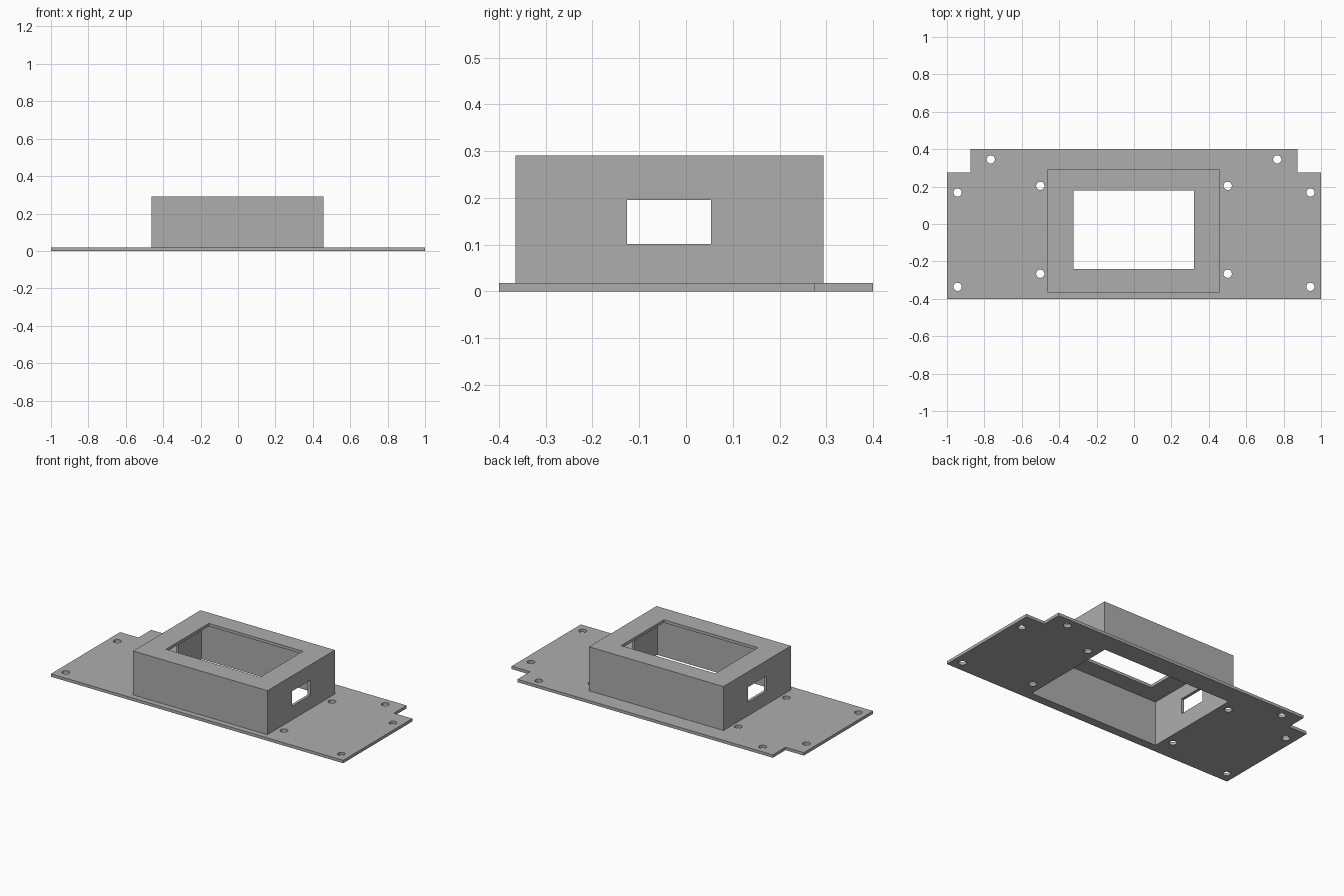
import bpy
import bmesh

default = bpy.data.objects.get("Cube")
if default:
    bpy.data.objects.remove(default)

grey = bpy.data.materials.new("plain grey")
grey.use_nodes = True
colour = (0.42, 0.42, 0.42, 1)
grey.diffuse_color = colour
grey.node_tree.nodes["Principled BSDF"].inputs["Base Color"].default_value = colour

PLATE = 0.018   # plate and wall thickness
HEIGHT = 0.29
MID = -0.0025   # housing sits slightly off centre


def extruded(name, outline, z0, z1):
    """Solid prism from a counter-clockwise outline."""
    bm = bmesh.new()
    base = bm.faces.new([bm.verts.new((x, y, z0)) for x, y in outline])
    top = bmesh.ops.extrude_face_region(bm, geom=[base])["geom"]
    verts = [v for v in top if isinstance(v, bmesh.types.BMVert)]
    bmesh.ops.translate(bm, verts=verts, vec=(0, 0, z1 - z0))
    bmesh.ops.recalc_face_normals(bm, faces=bm.faces)
    mesh = bpy.data.meshes.new(name)
    bm.to_mesh(mesh)
    bm.free()
    mesh.materials.append(grey)
    obj = bpy.data.objects.new(name, mesh)
    bpy.context.collection.objects.link(obj)
    return obj


def block(name, x0, x1, y0, y1, z0, z1):
    return extruded(name, [(x0, y0), (x1, y0), (x1, y1), (x0, y1)], z0, z1)


def combine(target, tool, operation):
    """Apply a boolean and remove the tool object."""
    mod = target.modifiers.new(operation, "BOOLEAN")
    mod.operation, mod.object, mod.solver = operation, tool, "EXACT"
    bpy.context.view_layer.objects.active = target
    bpy.ops.object.modifier_apply(modifier=mod.name)
    bpy.data.objects.remove(tool)


# Base plate with two notched rear corners
half = [(1, -0.4), (1, 0.276), (0.874, 0.276), (0.874, 0.4)]
plate = extruded("mounting_plate_with_housing",
                 half + [(-x, y) for x, y in reversed(half)], 0, PLATE)

# Raised housing, hollow and open underneath
hx, y0, y1 = 0.46, -0.365, 0.294
combine(plate, block("housing", MID - hx, MID + hx, y0, y1, PLATE / 2, HEIGHT), "UNION")
combine(plate, block("cavity", MID - hx + PLATE, MID + hx - PLATE,
                     y0 + PLATE, y1 - PLATE, -0.1, HEIGHT - PLATE), "DIFFERENCE")

# Display window in the roof, and a port through both side walls
combine(plate, block("window", MID - 0.322, MID + 0.322, -0.24, 0.178, 0.2, 0.4), "DIFFERENCE")
combine(plate, block("ports", -0.6, 0.6, -0.126, 0.054, 0.101, 0.195), "DIFFERENCE")

# Screw holes, mirrored left and right
for x, y in [(0.943, 0.168), (0.943, -0.336), (0.766, 0.345), (0.501, 0.204), (0.501, -0.266)]:
    for side in (-1, 1):
        bpy.ops.mesh.primitive_cylinder_add(vertices=32, radius=0.022, depth=0.2,
                                            location=(side * x, y, 0))
        combine(plate, bpy.context.object, "DIFFERENCE")

# Flat faces with smooth hole walls
bpy.ops.object.select_all(action="DESELECT")
plate.select_set(True)
bpy.context.view_layer.objects.active = plate
bpy.ops.object.shade_smooth_by_angle()
